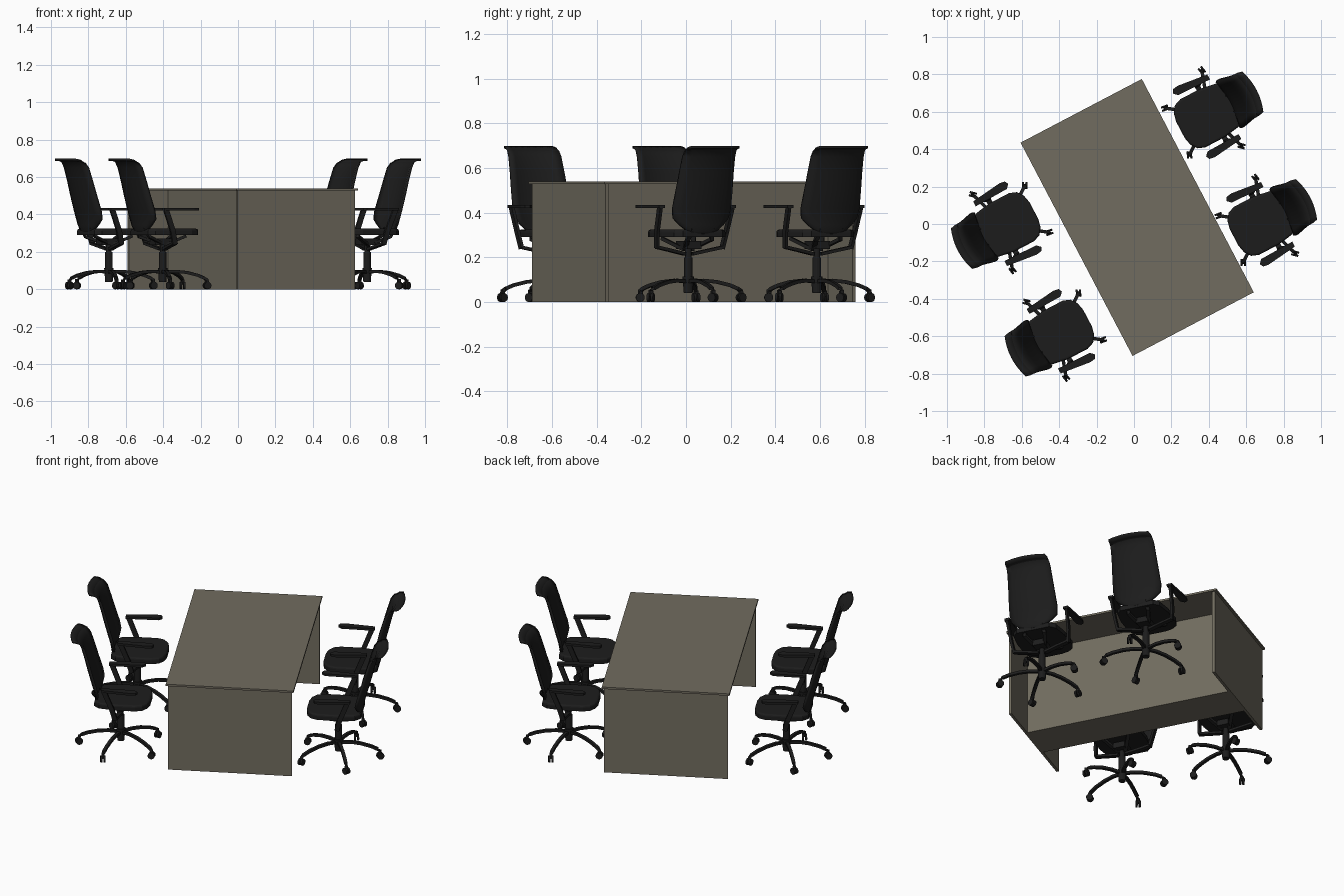
import bpy, bmesh, math
from mathutils import Matrix, Vector

if "Cube" in bpy.data.objects:
    bpy.data.objects.remove(bpy.data.objects["Cube"])

ANG = math.radians(27.7)


def material(name, col):
    m = bpy.data.materials.new(name)
    m.diffuse_color = (*col, 1)
    m.use_nodes = True
    m.node_tree.nodes["Principled BSDF"].inputs["Base Color"].default_value = m.diffuse_color
    return m


WOOD = material("table_laminate", (0.165, 0.15, 0.115))
BLACK = material("chair_black", (0.012, 0.012, 0.012))


def finish(bm, name, mat, smooth=False):
    bmesh.ops.recalc_face_normals(bm, faces=bm.faces)
    for f in bm.faces:
        f.smooth = smooth
    me = bpy.data.meshes.new(name)
    bm.to_mesh(me)
    bm.free()
    me.materials.append(mat)
    return me


def place(name, me, matrix):
    ob = bpy.data.objects.new(name, me)
    bpy.context.collection.objects.link(ob)
    ob.matrix_world = matrix
    return ob


def box(name, centre, size, mat):
    bm = bmesh.new()
    bmesh.ops.create_cube(bm, size=1, matrix=Matrix.Translation(centre) @ Matrix.Diagonal((*size, 1)))
    return finish(bm, name, mat)


def cone(bm, z0, z1, r0, r1):
    bmesh.ops.create_cone(bm, cap_ends=True, segments=16, radius1=r0, radius2=r1, depth=z1 - z0,
                          matrix=Matrix.Translation((0, 0, (z0 + z1) / 2)))


def sweep(bm, path, w, h):
    # rectangular bar along a path; w across, h in thickness, capped
    pts = [Vector(p) for p in path]
    rings = []
    for i, p in enumerate(pts):
        t = (pts[min(i + 1, len(pts) - 1)] - pts[max(i - 1, 0)]).normalized()
        ref = Vector((0, 0, 1)) if abs(t.z) < 0.9 else Vector((1, 0, 0))
        a = t.cross(ref).normalized()
        b = a.cross(t)
        rings.append([bm.verts.new(p + a * x * w / 2 + b * y * h / 2)
                      for x, y in ((-1, -1), (1, -1), (1, 1), (-1, 1))])
    for r, q in zip(rings, rings[1:]):
        for k in range(4):
            bm.faces.new((r[k], r[(k + 1) % 4], q[(k + 1) % 4], q[k]))
    bm.faces.new(rings[0])
    bm.faces.new(rings[-1])


# table: thin top, two end panels, hollow-looking central spine
T = Matrix.Translation((0.017, 0.035, 0)) @ Matrix.Rotation(ANG, 4, 'Z')
place("table_top", box("table_top", (0, 0, 0.534), (0.732, 1.288, 0.012), WOOD), T)
for s, n in ((-1, "front"), (1, "back")):
    place(n + "_end_panel", box(n + "_end_panel", (0, s * 0.624, 0.264), (0.71, 0.016, 0.528), WOOD), T)
place("central_spine", box("central_spine", (0, 0, 0.264), (0.24, 1.232, 0.528), WOOD), T)

parts = {}

# seat cushion: rounded outline, extruded and bevelled
half = [(0.175, 0.05), (0.165, 0.095), (0.14, 0.13), (0.10, 0.145), (-0.02, 0.145), (-0.11, 0.13), (-0.14, 0.10)]
outline = half + [(x, -y) for x, y in reversed(half)]
bm = bmesh.new()
f = bm.faces.new([bm.verts.new((x, y, 0.29)) for x, y in outline])
ret = bmesh.ops.extrude_face_region(bm, geom=[f])
top = [v for v in ret["geom"] if isinstance(v, bmesh.types.BMVert)]
bmesh.ops.translate(bm, verts=top, vec=(0, 0, 0.034))
rim = [e for e in bm.edges if all(v in top for v in e.verts)]
bmesh.ops.bevel(bm, geom=rim, offset=0.012, segments=3, affect='EDGES', profile=0.5)
parts["seat"] = finish(bm, "seat", BLACK)

# curved backrest: rows of (height, position, half width)
rows = [(0.295, -0.135, 0.045), (0.315, -0.145, 0.07), (0.345, -0.15, 0.11), (0.375, -0.155, 0.138),
        (0.42, -0.168, 0.145), (0.50, -0.19, 0.14), (0.58, -0.21, 0.134), (0.65, -0.23, 0.13),
        (0.68, -0.245, 0.129), (0.692, -0.262, 0.128), (0.698, -0.285, 0.122)]
N = 8
bm = bmesh.new()
sides = []
for th in (0, 0.016):
    grid = []
    for i, (z, x, w) in enumerate(rows):
        lip = max(0, i - 7) / 3
        grid.append([bm.verts.new((x + th * (1 - lip) + 0.03 * (w / 0.14) ** 2 * (2 * j / N - 1) ** 2,
                                   w * (2 * j / N - 1), z - th * lip * 0.7)) for j in range(N + 1)])
    for r, q in zip(grid, grid[1:]):
        for j in range(N):
            bm.faces.new((r[j], r[j + 1], q[j + 1], q[j]))
    sides.append(grid[0] + [g[-1] for g in grid[1:]] + grid[-1][-2::-1] + [g[0] for g in grid[-2:0:-1]])
a, b = sides
for k in range(len(a)):
    m = (k + 1) % len(a)
    bm.faces.new((a[k], a[m], b[m], b[k]))
parts["backrest"] = finish(bm, "backrest", BLACK, True)

# gas column and hub
bm = bmesh.new()
cone(bm, 0.04, 0.115, 0.02, 0.026)
cone(bm, 0.11, 0.20, 0.02, 0.02)
cone(bm, 0.20, 0.26, 0.015, 0.015)
parts["column"] = finish(bm, "column", BLACK)

# tilt mechanism below the seat
bm = bmesh.new()
sweep(bm, [(-0.06, 0, 0.255), (0.05, 0, 0.255)], 0.07, 0.035)
for s in (-1, 1):
    sweep(bm, [(0.0, s * 0.02, 0.235), (0.10, s * 0.08, 0.285)], 0.02, 0.015)
    sweep(bm, [(-0.03, s * 0.03, 0.25), (-0.11, s * 0.06, 0.28), (-0.135, s * 0.05, 0.33)], 0.02, 0.015)
parts["seat_mechanism"] = finish(bm, "seat_mechanism", BLACK)

# arms: bracket under the seat, leaning post, flat pad
for s, n in ((1, "left"), (-1, "right")):
    bm = bmesh.new()
    sweep(bm, [(0, s * 0.02, 0.215), (-0.01, s * 0.10, 0.232), (-0.015, s * 0.165, 0.245)], 0.028, 0.014)
    sweep(bm, [(-0.012, s * 0.165, 0.24), (-0.03, s * 0.175, 0.31), (-0.075, s * 0.182, 0.425)], 0.014, 0.028)
    parts[n + "_arm_post"] = finish(bm, "arm_post", BLACK)
    bm = bmesh.new()
    pad = [(-0.09, 0.165), (-0.09, 0.195), (0.08, 0.215), (0.11, 0.21), (0.12, 0.19), (0.10, 0.17)]
    f = bm.faces.new([bm.verts.new((x, s * y, 0.42)) for x, y in pad])
    ret = bmesh.ops.extrude_face_region(bm, geom=[f])
    bmesh.ops.translate(bm, verts=[v for v in ret["geom"] if isinstance(v, bmesh.types.BMVert)], vec=(0, 0, 0.014))
    parts[n + "_arm_pad"] = finish(bm, "arm_pad", BLACK)

# five-star base with casters
legs, wheels = bmesh.new(), bmesh.new()
for k in range(5):
    t = math.pi + k * math.tau / 5
    c, s = math.cos(t), math.sin(t)
    sweep(legs, [(r * c, r * s, z) for r, z in
                 ((0.01, 0.092), (0.07, 0.096), (0.13, 0.09), (0.19, 0.075), (0.225, 0.06), (0.238, 0.05), (0.24, 0.025))],
          0.018, 0.016)
    for d in (-1, 1):
        bmesh.ops.create_cone(wheels, cap_ends=True, segments=14, radius1=0.02, radius2=0.02, depth=0.011,
                              matrix=Matrix.Translation((0.24 * c, 0.24 * s, 0.02)) @ Matrix.Rotation(t + 0.5, 4, 'Z')
                              @ Matrix.Translation((0, d * 0.009, 0)) @ Matrix.Rotation(math.pi / 2, 4, 'X'))
parts["base_legs"] = finish(legs, "base_legs", BLACK)
parts["casters"] = finish(wheels, "casters", BLACK)

# four chairs facing the table
for i, (x, y, turn) in enumerate(((-0.69, -0.01, 0), (-0.403, -0.585, 0), (0.69, 0.01, math.pi), (0.403, 0.585, math.pi))):
    M = Matrix.Translation((x, y, 0)) @ Matrix.Rotation(ANG + turn, 4, 'Z')
    for n, me in parts.items():
        place(f"chair_{i + 1}_{n}", me, M)
